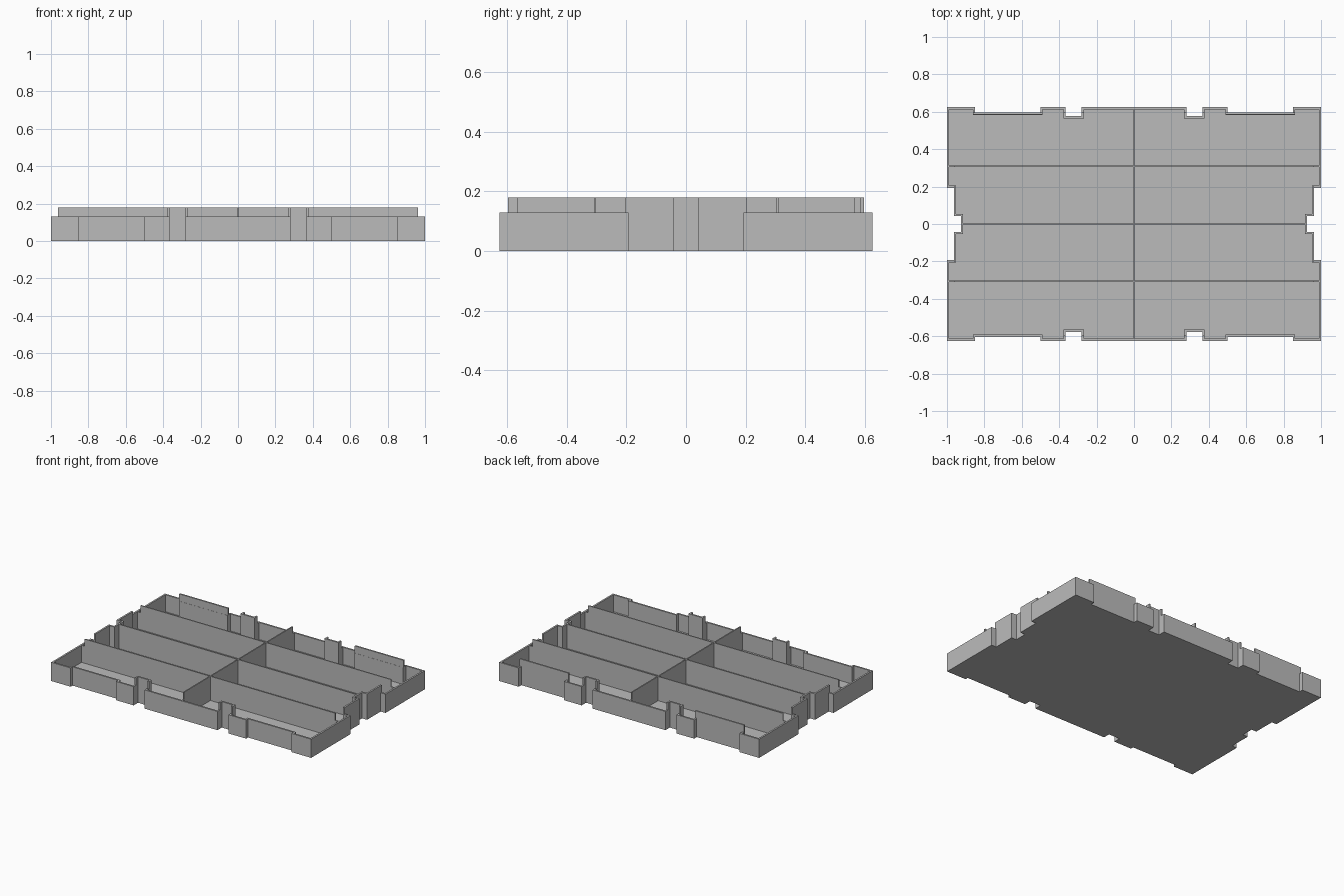
import bpy
import bmesh
from mathutils import Vector

cube = bpy.data.objects.get("Cube")
if cube:
    bpy.data.objects.remove(cube)

grey = bpy.data.materials.new("plain_grey")
grey.use_nodes = True
grey.diffuse_color = (0.5, 0.5, 0.5, 1)
grey.node_tree.nodes["Principled BSDF"].inputs["Base Color"].default_value = (0.5, 0.5, 0.5, 1)

WALL = 0.012          # wall thickness
FLOOR = 0.012         # floor thickness
LOW, HIGH = 0.13, 0.18
LIP_X, LIP_Y = 0.963, 0.597   # the raised parts stay inside this rectangle


def finish(name, bm):
    bmesh.ops.recalc_face_normals(bm, faces=bm.faces)
    mesh = bpy.data.meshes.new(name)
    bm.to_mesh(mesh)
    bm.free()
    mesh.materials.append(grey)
    obj = bpy.data.objects.new(name, mesh)
    bpy.context.collection.objects.link(obj)
    return obj


def add_box(bm, x0, x1, y0, y1, z0, z1):
    verts = bmesh.ops.create_cube(bm, size=1)["verts"]
    for v in verts:
        v.co = Vector((x0 if v.co.x < 0 else x1,
                       y0 if v.co.y < 0 else y1,
                       z0 if v.co.z < 0 else z1))


def quarter(recess):
    """Outline from the +x axis round to the +y axis."""
    return [(0.925, 0.042), (0.963, 0.042), (0.963, 0.193), (1, 0.193),
            (1, 0.625), (0.85, 0.625), (0.85, recess), (0.5, recess),
            (0.5, 0.625), (0.365, 0.625), (0.365, 0.577),
            (0.28, 0.577), (0.28, 0.625)]


def inset(points, d):
    """Move each right-angled corner inward along both of its edges' normals."""
    result = []
    for i, p in enumerate(points):
        a = (p - points[i - 1]).normalized()
        b = (points[(i + 1) % len(points)] - p).normalized()
        result.append(p + d * Vector((-a.y - b.y, a.x + b.x)))
    return result


back, front = quarter(0.596), quarter(0.604)
outer = [Vector(p) for p in back]
outer += [Vector((-x, y)) for x, y in reversed(back)]
outer += [Vector((-x, -y)) for x, y in front]
outer += [Vector((x, -y)) for x, y in reversed(front)]
inner = inset(outer, WALL)

# Floor plate
bm = bmesh.new()
face = bm.faces.new([bm.verts.new((p.x, p.y, 0)) for p in outer])
top = bmesh.ops.extrude_face_region(bm, geom=[face])["geom"]
bmesh.ops.translate(bm, vec=(0, 0, FLOOR),
                    verts=[g for g in top if isinstance(g, bmesh.types.BMVert)])
finish("floor", bm)

# Low outer wall following the notched outline
bm = bmesh.new()
loops = [[bm.verts.new((p.x, p.y, z)) for p in ring]
         for ring, z in ((outer, FLOOR), (outer, LOW), (inner, LOW), (inner, FLOOR))]
n = len(outer)
for a, b in zip(loops, loops[1:]):
    for i in range(n):
        j = (i + 1) % n
        bm.faces.new((a[i], a[j], b[j], b[i]))
finish("outer_wall", bm)

# Raised rim: side recesses, all notches and the back recesses
bm = bmesh.new()


def rim(x0, x1, y0, y1, sx, sy):
    xs, ys = sorted((sx * x0, sx * x1)), sorted((sy * y0, sy * y1))
    add_box(bm, *xs, *ys, LOW, HIGH)


for sx in (-1, 1):
    rim(0.913, 0.925, -0.054, 0.054, sx, 1)
    rim(0.488, 0.862, 0.585, 0.596, sx, 1)
    for sy in (-1, 1):
        rim(0.951, LIP_X, 0.054, 0.205, sx, sy)
        rim(0.925, LIP_X, 0.042, 0.054, sx, sy)
        rim(0.28, 0.365, 0.565, 0.577, sx, sy)
        for x in (0.268, 0.365):
            rim(x, x + WALL, 0.565, LIP_Y, sx, sy)
finish("raised_rim", bm)

# Dividers: full length below the rim, stepped in above it
T = 0.004
for name, y, end in (("front_divider", -0.305, 0.99), ("middle_divider", 0, 0.915),
                     ("back_divider", 0.308, 0.99)):
    bm = bmesh.new()
    add_box(bm, -end, end, y - T, y + T, FLOOR, LOW)
    lip = min(end, LIP_X)
    add_box(bm, -lip, lip, y - T, y + T, LOW, HIGH)
    finish(name, bm)

bm = bmesh.new()
add_box(bm, -T, T, -0.615, 0.615, FLOOR, LOW)
add_box(bm, -T, T, -LIP_Y, LIP_Y, LOW, HIGH)
finish("cross_divider", bm)
